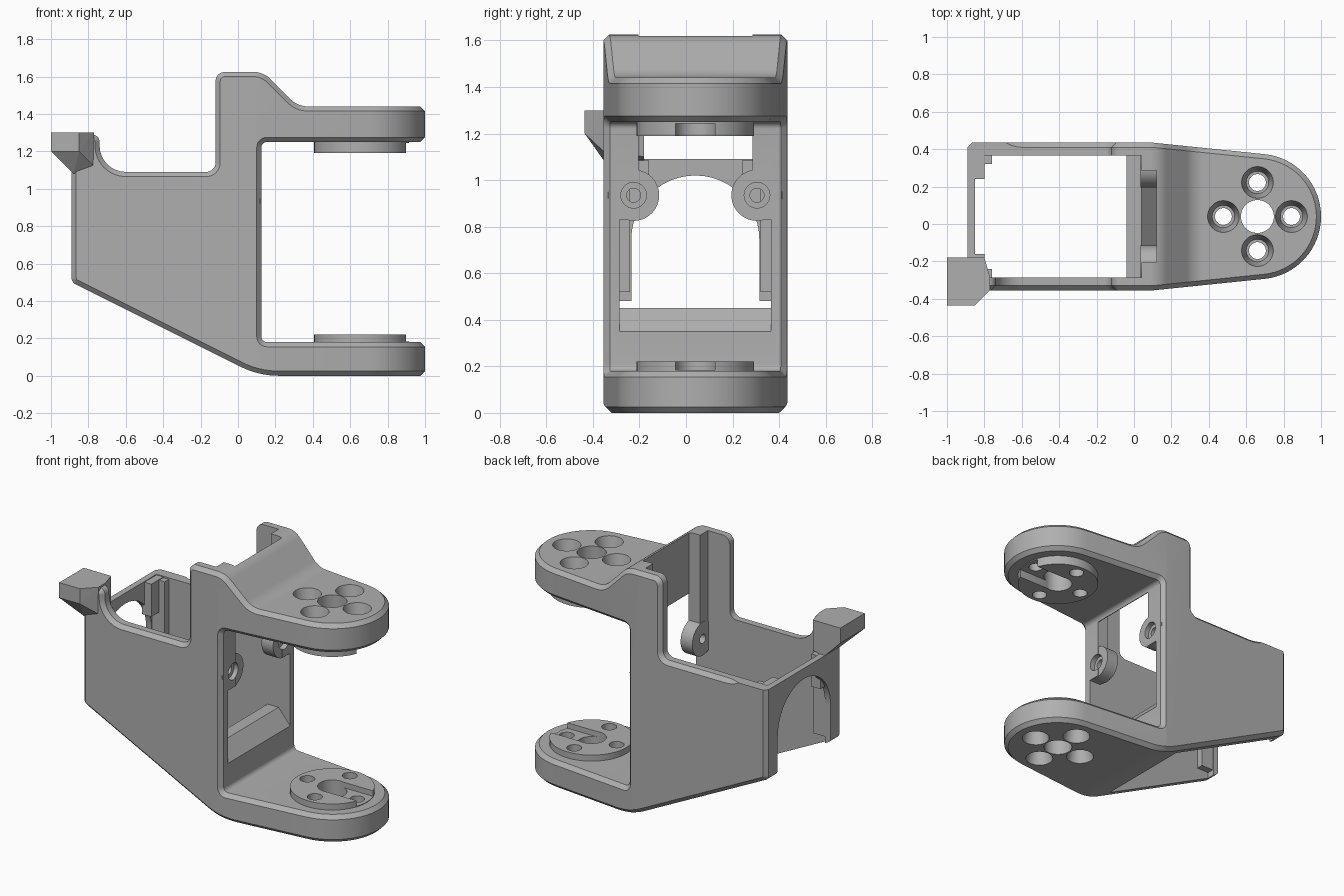
import bpy, bmesh, math
from mathutils import Vector, Matrix

cube = bpy.data.objects.get("Cube")
if cube:
    bpy.data.objects.remove(cube, do_unlink=True)

GREY = (0.43, 0.43, 0.43, 1)
mat = bpy.data.materials.new("grey plastic")
mat.use_nodes = True
mat.diffuse_color = GREY
mat.node_tree.nodes["Principled BSDF"].inputs["Base Color"].default_value = GREY

MID = 0.04               # symmetry plane of the bracket in y
HUB = (0.66, MID)        # axis of the round arm ends


def finish(bm, name):
    bmesh.ops.recalc_face_normals(bm, faces=bm.faces)
    me = bpy.data.meshes.new(name)
    bm.to_mesh(me)
    bm.free()
    ob = bpy.data.objects.new(name, me)
    bpy.context.collection.objects.link(ob)
    me.materials.append(mat)
    return ob


def prism(name, pts, direction):
    """Extrude a closed 3D polygon along a direction."""
    bm = bmesh.new()
    face = bm.faces.new([bm.verts.new(p) for p in pts])
    ext = bmesh.ops.extrude_face_region(bm, geom=[face])
    bmesh.ops.translate(bm, vec=direction,
                        verts=[v for v in ext["geom"] if isinstance(v, bmesh.types.BMVert)])
    return finish(bm, name)


def box(x0, x1, y0, y1, z0, z1, name="box_tool"):
    pts = [(x0, y0, z0), (x1, y0, z0), (x1, y1, z0), (x0, y1, z0)]
    return prism(name, pts, (0, 0, z1 - z0))


def cone(p0, p1, r0, r1=None, name="round_tool"):
    a, b = Vector(p0), Vector(p1)
    d = b - a
    m = Matrix.Translation((a + b) / 2) @ d.to_track_quat('Z', 'Y').to_matrix().to_4x4()
    bm = bmesh.new()
    bmesh.ops.create_cone(bm, cap_ends=True, segments=48, radius1=r0,
                          radius2=r0 if r1 is None else r1, depth=d.length, matrix=m)
    return finish(bm, name)


def apply_mod(ob, mod):
    bpy.context.view_layer.objects.active = ob
    bpy.ops.object.modifier_apply(modifier=mod.name)


def combine(ob, tool, op="DIFFERENCE"):
    mod = ob.modifiers.new("combine", "BOOLEAN")
    mod.operation, mod.object, mod.solver = op, tool, "EXACT"
    apply_mod(ob, mod)
    bpy.data.objects.remove(tool, do_unlink=True)


def rounded(points):
    """Fillet each (x, z, radius) corner of a polygon."""
    out = []
    for i, (x, z, r) in enumerate(points):
        p = Vector((x, z))
        if r == 0:
            out.append(p)
            continue
        a = (Vector(points[i - 1][:2]) - p).normalized()
        b = (Vector(points[(i + 1) % len(points)][:2]) - p).normalized()
        half = a.angle(b) / 2
        centre = p + (a + b).normalized() * r / math.sin(half)
        s = p + a * r / math.tan(half) - centre
        e = p + b * r / math.tan(half) - centre
        sweep = s.angle_signed(e)
        for k in range(9):
            out.append(centre + Matrix.Rotation(-sweep * k / 8, 2) @ s)
    return out


# Bracket body: side profile crossed with the plan outline, chamfered edges
side = rounded([
    (-.89, .5, .04), (.11, 0, .46), (1.1, 0, 0), (1.1, .18, 0),
    (.125, .18, .03), (.125, 1.25, .03), (1.1, 1.25, 0), (1.1, 1.44, 0),
    (.32, 1.44, .13), (.135, 1.625, .13), (-.12, 1.625, .05), (-.12, 1.09, .05),
    (-.74, 1.09, .14), (-.74, 1.29, .04), (-.89, 1.29, 0)])
body = prism("bracket_body", [(p.x, -1, p.y) for p in side], (0, 2, 0))
plan = [(-1.1, MID - .395, -1), (.1, MID - .395, -1)]
for k in range(33):
    a = math.radians(-84 + 168 * k / 32)
    plan.append((.665 + .335 * math.cos(a), MID + .335 * math.sin(a), -1))
plan += [(.1, MID + .395, -1), (-1.1, MID + .395, -1)]
combine(body, prism("plan_tool", plan, (0, 0, 4)), "INTERSECT")
bev = body.modifiers.new("chamfer", "BEVEL")
bev.width, bev.segments, bev.limit_method = .025, 1, "ANGLE"
bev.angle_limit = math.radians(40)
bev.use_clamp_overlap = False
apply_mod(body, bev)

# Open pocket, low rear edge and window with sloped sill
combine(body, box(-.85, -.04, -.285, .365, -1, 3))
combine(body, box(-.2, .04, -.285, .365, .45, 3))
combine(body, box(-1.2, -.55, -.285, 1, 1.09, 3))
sill = [(-.1, .45), (.04, .45), (.125, .35), (.2, .35), (.2, .83), (-.1, .83)]
combine(body, prism("sill_tool", [(x, -.285, z) for x, z in sill], (0, .65, 0)))
combine(body, box(-.02, .2, -.205, .285, .8, 1.22))
combine(body, box(-.02, .12, -.205, .285, 1.1, 3))

# Arched opening in the rear wall
combine(body, box(-1.2, -.83, MID - .275, MID + .275, 0, .745))
combine(body, cone((-1.2, MID, .745), (-.83, MID, .745), .275))

# Screw bosses beside the window, and rear corner posts
for s in (-1, 1):
    y = MID + s * .265
    combine(body, cone((.035, y, .935), (.12, y, .935), .11), "UNION")
    combine(body, cone((.09, y, .935), (.2, y, .935), .055))
    combine(body, cone((-.1, y, .935), (.2, y, .935), .03))
    lo, hi = sorted((MID + s * .28, MID + s * .34))
    combine(body, box(-.87, -.76, lo, hi, .52, 1.08), "UNION")
    lo, hi = sorted((MID + s * .2, MID + s * .34))
    combine(body, box(-.87, -.8, lo, hi, .87, 1.085), "UNION")

# Round pads on the arms, with a slot open to the tip
for inner, root in ((.22, .15), (1.19, 1.28)):
    pad = cone((*HUB, root), (*HUB, inner), .253, name="pad")
    combine(body, pad, "UNION")
    face = .18 if root < 1 else 1.25
    lo, hi = sorted((face + (inner - face) * .1, face + (inner - face) * 2))
    combine(body, box(HUB[0], 1.1, MID - .085, MID + .085, lo, hi))

# Centre hole and four countersunk screw holes through both arms
combine(body, cone((*HUB, -1), (*HUB, 3), .088))
for k in range(4):
    x = HUB[0] + .182 * math.cos(k * math.pi / 2)
    y = HUB[1] + .182 * math.sin(k * math.pi / 2)
    combine(body, cone((x, y, -1), (x, y, 3), .045))
    combine(body, cone((x, y, 1.33), (x, y, 1.45), .06, .087))
    combine(body, cone((x, y, .11), (x, y, -.01), .06, .087))

# Faceted catch on the rear right corner
bm = bmesh.new()
plan_top = [(-1, -.18), (-1, -.435), (-.85, -.435), (-.77, -.355), (-.77, -.285), (-.8, -.18)]
for x, y in plan_top:
    bm.verts.new((x, y, 1.3))
for x, y in plan_top[:3]:
    bm.verts.new((x, y, 1.2))
for x, y, z in ((-.88, -.18, 1.08), (-.88, -.35, 1.08), (-.77, -.35, 1.12),
                (-.77, -.285, 1.12), (-.8, -.18, 1.1)):
    bm.verts.new((x, y, z))
bmesh.ops.convex_hull(bm, input=bm.verts)
bmesh.ops.dissolve_limit(bm, angle_limit=.02, verts=bm.verts, edges=bm.edges)
catch = finish(bm, "corner_catch")

# Smooth curved walls, keep edges crisp
bpy.ops.object.select_all(action="DESELECT")
body.select_set(True)
bpy.context.view_layer.objects.active = body
bpy.ops.object.shade_smooth_by_angle(angle=math.radians(25))
